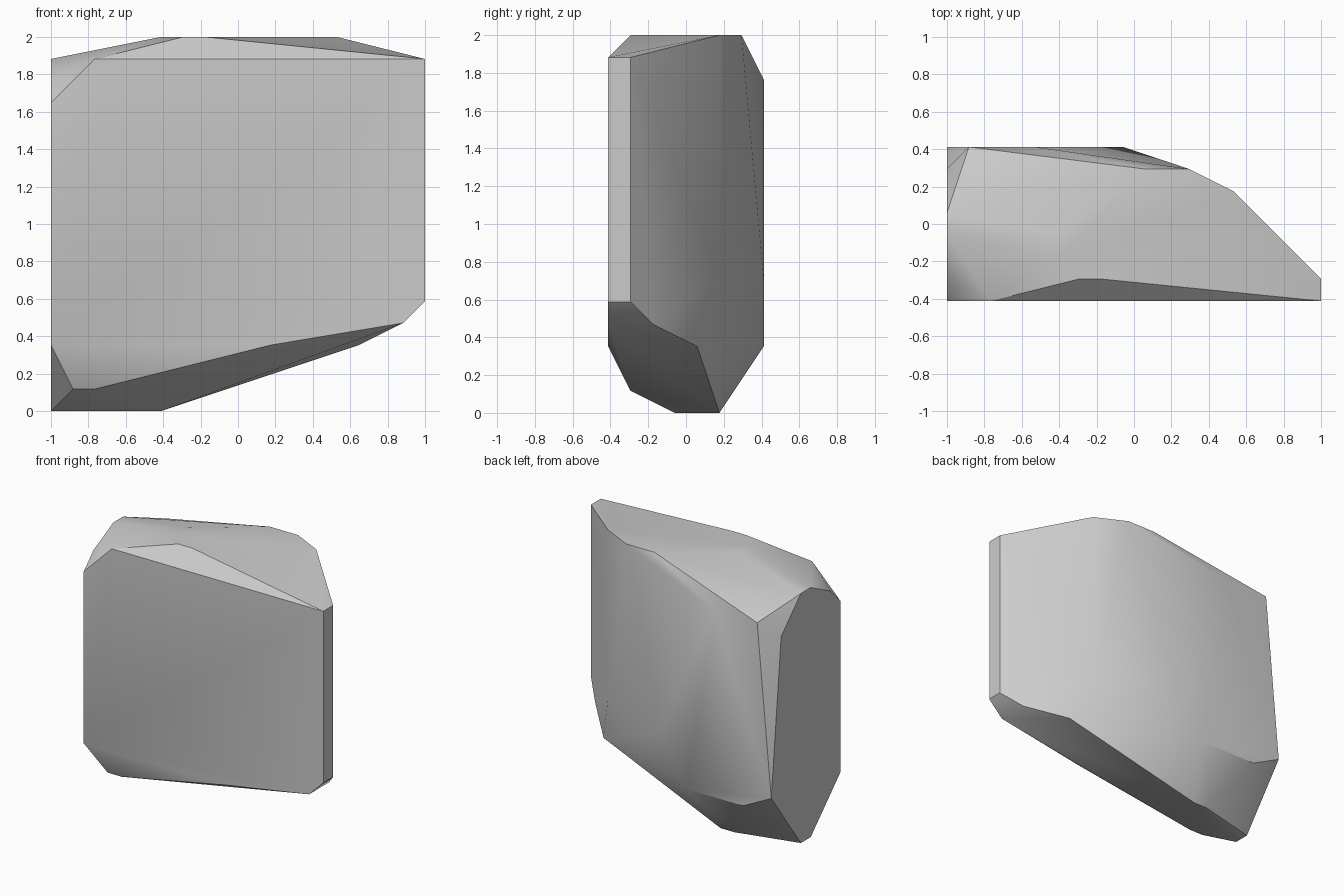
import bpy
import bmesh
from mathutils import Vector

if "Cube" in bpy.data.objects:
    bpy.data.objects.remove(bpy.data.objects["Cube"], do_unlink=True)

# The boulder is cut on a regular lattice; corners are lattice steps
STEP = 2 / 17
CENTRE = Vector((8.5, 3.5, 0))

corners = {
    "front_face": [(0, 0, 3), (0, 0, 14), (2, 0, 16), (17, 0, 16),
                   (17, 0, 5), (16, 0, 4), (10, 0, 3)],
    "narrow_end": [(17, 1, 5), (17, 1, 16), (16, 2, 4), (14, 4, 3),
                   (13, 5, 6)],
    "broad_end": [(0, 1, 15), (0, 3, 16), (0, 4, 16), (0, 6, 14), (0, 7, 4)],
    "crown": [(6, 1, 17), (7, 1, 17), (5, 2, 17), (5, 3, 17), (13, 5, 17),
              (11, 6, 17), (10, 6, 17), (9, 6, 17)],
    "back_face": [(1, 7, 15), (4, 7, 15), (8, 7, 6), (6, 7, 3), (2, 7, 3)],
    "underside": [(1, 1, 1), (2, 1, 1), (0, 3, 0), (0, 4, 0), (4, 5, 0),
                  (5, 5, 0)],
}


def make_material(name, colour):
    material = bpy.data.materials.new(name)
    material.use_nodes = True
    material.diffuse_color = colour
    shader = next(node for node in material.node_tree.nodes
                  if node.type == "BSDF_PRINCIPLED")
    shader.inputs["Base Color"].default_value = colour
    return material


def make_hull(name, points, material):
    bm = bmesh.new()
    for point in points:
        bm.verts.new((Vector(point) - CENTRE) * STEP)
    bmesh.ops.convex_hull(bm, input=bm.verts[:])
    # Drop points swallowed by the hull and merge its flat facets
    loose = [vert for vert in bm.verts if not vert.link_faces]
    bmesh.ops.delete(bm, geom=loose, context="VERTS")
    bmesh.ops.dissolve_limit(bm, angle_limit=0.005,
                             verts=bm.verts[:], edges=bm.edges[:])
    bmesh.ops.recalc_face_normals(bm, faces=bm.faces[:])
    mesh = bpy.data.meshes.new(name)
    bm.to_mesh(mesh)
    bm.free()
    mesh.materials.append(material)
    obj = bpy.data.objects.new(name, mesh)
    bpy.context.collection.objects.link(obj)
    return obj


# Boulder: one faceted stone, soft over shallow bends and crisp at corners
stone_grey = make_material("stone grey", (0.6, 0.6, 0.6, 1))
all_corners = [point for group in corners.values() for point in group]
boulder = make_hull("boulder", all_corners, stone_grey)

bpy.ops.object.select_all(action="DESELECT")
boulder.select_set(True)
bpy.context.view_layer.objects.active = boulder
bpy.ops.object.shade_smooth_by_angle(angle=0.5236)
